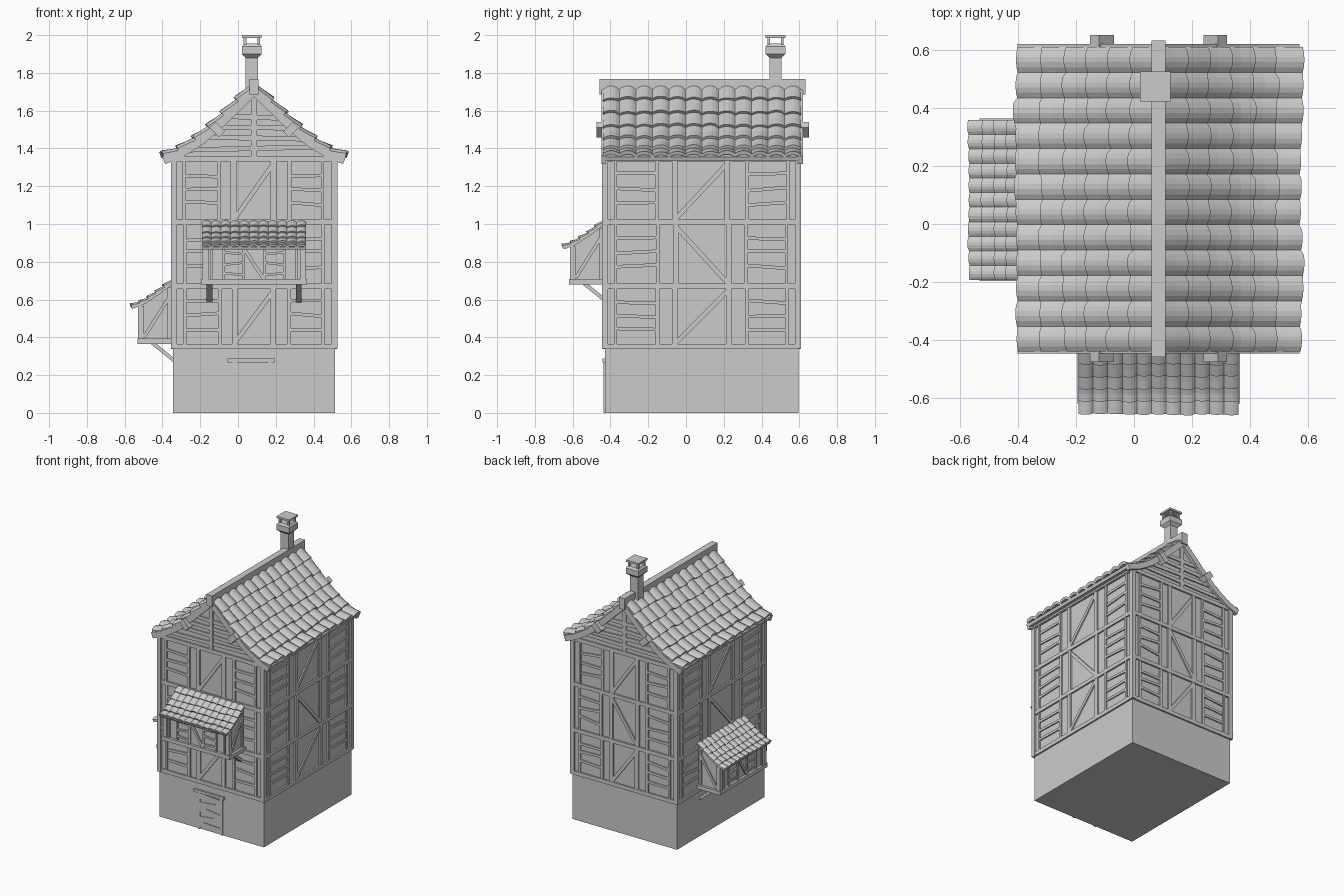
import bpy, bmesh, math, random
from mathutils import Vector, Matrix

if "Cube" in bpy.data.objects:
    bpy.data.objects.remove(bpy.data.objects["Cube"])

random.seed(4)
CX, CY = 0.085, 0.083          # centre of the house plan
WX, WY = 0.428, 0.512          # half sizes of the walls
Z = Vector((0, 0, 1))


def finish(name, bm):
    bmesh.ops.recalc_face_normals(bm, faces=bm.faces)
    me = bpy.data.meshes.new(name)
    bm.to_mesh(me)
    bm.free()
    ob = bpy.data.objects.new(name, me)
    bpy.context.collection.objects.link(ob)
    return ob


def frame(origin, along, out):
    """Map local (along wall, outward, height) to world."""
    o, a, n = Vector(origin), Vector(along), Vector(out)
    return lambda u, v, z: o + a * u + n * v + Z * z


def loft(bm, rings):
    """Closed solid through rings of points."""
    vs = [[bm.verts.new(p) for p in r] for r in rings]
    n = len(vs[0])
    for a, b in zip(vs, vs[1:]):
        for i in range(n):
            bm.faces.new((a[i], a[(i + 1) % n], b[(i + 1) % n], b[i]))
    bm.faces.new(vs[0])
    bm.faces.new(vs[-1])


def prism(bm, F, poly, u0, u1):
    loft(bm, [[F(u, v, z) for v, z in poly] for u in (u0, u1)])


def box(bm, F, u, v, z):
    prism(bm, F, [(v[0], z[0]), (v[1], z[0]), (v[1], z[1]), (v[0], z[1])], *u)


def strut(bm, F, p, q, w, t, ref=(0, 1, 0)):
    """Beam from p to q, t thick along ref and w across."""
    p, q, ref = Vector(p), Vector(q), Vector(ref)
    side = (q - p).normalized().cross(ref) * w / 2
    ref = ref * t / 2
    loft(bm, [[F(*(c + s * side + r * ref)) for s, r in ((-1, -1), (1, -1), (1, 1), (-1, 1))]
              for c in (p, q)])


def at(path, s):
    """Point and upward normal at fraction s of a (v, z) path."""
    pts = [Vector(p) for p in path]
    lens = [(b - a).length for a, b in zip(pts, pts[1:])]
    d = s * sum(lens)
    for i, l in enumerate(lens):
        if d <= l or i == len(lens) - 1:
            t = (pts[i + 1] - pts[i]) / l
            return pts[i] + t * d, Vector((-t.y, t.x))
        d -= l


def tiles(name, F, path, u0, u1, cols, rows, amp, lift):
    """Overlapping courses of barrel tiles."""
    bm = bmesh.new()
    seg = 5
    for r in range(rows):
        jit = [(random.uniform(-.012, .012), random.uniform(-.12, .12) * lift) for _ in range(cols)]
        rings = []
        for i in range(cols * seg + 1):
            c = min(i // seg, cols - 1)
            h = amp * math.sin(math.pi * (i / seg - c)) ** 0.8 if i % seg else 0
            s0, s1 = r / rows, (r + 1) / rows + jit[c][0]
            if r < rows - 1:
                s1 += 0.02
            u = u0 + (u1 - u0) * i / (cols * seg)
            ring = []
            for s, off in ((s0, h), ((s0 + s1) / 2, h + lift * .5), (s1, h + lift + jit[c][1]),
                           (s1, h - .003), (s0, h - .008)):
                p, n = at(path, s)
                p = p + n * off
                ring.append(F(u, p.x, p.y))
            rings.append(ring)
        loft(bm, rings)
    return finish(name, bm)


def band(path, top, bottom):
    """Strip polygon following a path at two normal offsets."""
    pn = [at(path, i / 8) for i in range(9)]
    pts = [p + n * top for p, n in pn] + [p + n * bottom for p, n in reversed(pn)]
    return [(p.x, p.y) for p in pts]


WORLD = frame((0, 0, 0), (1, 0, 0), (0, 1, 0))
FRONT = frame((CX, CY - WY, 0), (1, 0, 0), (0, -1, 0))
BACK = frame((CX, CY + WY, 0), (-1, 0, 0), (0, 1, 0))
RIGHT = frame((CX + WX, CY, 0), (0, 1, 0), (1, 0, 0))
LEFT = frame((CX - WX, CY, 0), (0, -1, 0), (-1, 0, 0))
SLOPES = {"right": frame((CX, 0, 0), (0, 1, 0), (1, 0, 0)),
          "left": frame((CX, 0, 0), (0, 1, 0), (-1, 0, 0))}
ROOF = [(0.0, 1.73), (0.04, 1.69), (0.18, 1.553), (0.285, 1.46), (0.39, 1.39), (0.485, 1.355)]

# stone base, plaster walls and gable core
bm = bmesh.new()
box(bm, WORLD, (CX - WX, CX + WX), (CY - WY, CY + WY), (0, .34))
finish("stone_base", bm)
bm = bmesh.new()
half = [(v, z - .02) for v, z in ROOF[1:-1]] + [(WX, 1.34)]
poly = [(-WX, .34)] + [(-v, z) for v, z in reversed(half)] + [(0, 1.71)] + half + [(WX, .34)]
prism(bm, frame((CX, 0, 0), (0, 1, 0), (1, 0, 0)), poly, CY - WY, CY + WY)
finish("plaster_walls", bm)

# corner posts
bm = bmesh.new()
for sx in (-1, 1):
    for sy in (-1, 1):
        x, y = CX + sx * (WX - .003), CY + sy * (WY - .001)
        box(bm, WORLD, (x - .016, x + .016), (y - .016, y + .016), (.34, 1.35))
finish("corner_posts", bm)

# half timbering on each wall
LEVELS = (.352, .67, 1.01, 1.345)
for name, F, W, inner, outer in (("front", FRONT, WX, .105, .185), ("back", BACK, WX, .105, .185),
                                 ("right", RIGHT, WY, .14, .235), ("left", LEFT, WY, .14, .235)):
    bm = bmesh.new()
    T = .02
    for z in LEVELS:
        strut(bm, F, (-W, 0, z), (W, 0, z), .028, T + .004)
    for k, (z0, z1) in enumerate(zip(LEVELS, LEVELS[1:])):
        for s in (-1, 1):
            for u, w in ((inner, .03), (outer, .02), (W - .06, .016)):
                u += random.uniform(-.005, .005)
                strut(bm, F, (s * u, 0, z0), (s * u, 0, z1), w, T)
            for f in (.3, .52, .74):
                a, b = (z0 + (z1 - z0) * f + random.uniform(-.012, .012) for _ in range(2))
                strut(bm, F, (s * (W - .06), 0, a), (s * outer, 0, b), .018, T - .003)
        d = 1 if k != 1 else -1
        strut(bm, F, (-d * inner, 0, z0 + .015), (d * inner, 0, z1 - .02), .024, T - .002)
    if name in ("front", "back"):   # gable planks
        for z, hw in ((1.40, .36), (1.455, .28), (1.51, .22), (1.565, .155)):
            tilt = random.uniform(-.008, .008)
            strut(bm, F, (-hw, 0, z - tilt), (hw, 0, z + tilt), .026, T - .002)
        strut(bm, F, (0, 0, 1.35), (0, 0, 1.68), .03, T)
    finish(name + "_timber_frame", bm)

# main roof: tiles, underside, bargeboards
for side, F in SLOPES.items():
    tiles("roof_tiles_" + side, F, ROOF, -.44, .61, 12, 6, .016, .017)
    bm = bmesh.new()
    prism(bm, F, band(ROOF, 0, -.022), CY - WY - .005, CY + WY + .005)
    box(bm, F, (CY - WY - .012, CY + WY + .015), (WX - .01, WX + .014), (1.335, 1.365))
    finish("roof_deck_" + side, bm)
    bm = bmesh.new()
    prism(bm, F, band(ROOF, .002, -.04), CY - WY - .018, CY - WY + .004)
    prism(bm, F, band(ROOF, .002, -.04), CY + WY - .004, CY + WY + .025)
    finish("bargeboards_" + side, bm)
    # protruding purlin ends
    bm = bmesh.new()
    for y0, y1 in ((-.475, -.40), (.56, .652)):
        strut(bm, F, (y0, .166, 1.47), (y1, .166, 1.47), .001, .001)
        bm.clear() if y0 < 0 else None
    bm.clear()
    for y0, y1 in ((-.475, -.40), (.56, .652)):
        ring = [(.195 + a * .707 - b * .707, 1.5 + a * .707 + b * .707)
                for a, b in ((-.036, -.022), (.036, -.022), (.036, .022), (-.036, .022))]
        prism(bm, F, ring, y0, y1)
    finish("purlin_ends_" + side, bm)

bm = bmesh.new()
box(bm, WORLD, (.061, .109), (-.458, .632), (1.685, 1.768))
finish("ridge_beam", bm)

# chimney with flared collar, four pegs and cap slab
hx, hy = .073, .474
bm = bmesh.new()
loft(bm, [[(hx + a * h, hy + b * h, z) for a, b in ((-1, -1), (1, -1), (1, 1), (-1, 1))]
          for h, z in ((.032, 1.62), (.032, 1.88), (.052, 1.90), (.052, 1.94), (.04, 1.955))])
finish("chimney_stack", bm)
bm = bmesh.new()
box(bm, WORLD, (hx - .052, hx + .052), (hy - .052, hy + .052), (1.986, 2.0))
for a in (-.036, .036):
    for b in (-.036, .036):
        box(bm, WORLD, (hx + a - .007, hx + a + .007), (hy + b - .007, hy + b + .007), (1.945, 1.988))
finish("chimney_cap", bm)

# door: frame, lintel and crooked planks
bm = bmesh.new()
for u in (-.103, .083):
    strut(bm, FRONT, (u, 0, 0), (u, 0, .27), .02, .014)
box(bm, FRONT, (-.14, .108), (0, .014), (.268, .288))
finish("door_frame", bm)
bm = bmesh.new()
for i, tilt in enumerate((.004, -.01, .012, -.008, .006)):
    z = .03 + i * .052
    strut(bm, FRONT, (-.095, 0, z + tilt), (.075, 0, z - tilt), .042, .010)
finish("door_planks", bm)

# two overhanging bays sharing one design
BAY_ROOF = [(0.0, 1.015), (.09, .945), (.16, .9), (.222, .877)]
AXU = (1, 0, 0)
for name, F in (("front", FRONT), ("left", frame((CX - WX, CY, -.315), (0, -1, 0), (-1, 0, 0)))):
    bm = bmesh.new()
    prism(bm, F, [(0, .69), (.172, .69), (.172, .88), (.09, .935), (0, 1.0)], -.262, .262)
    finish(name + "_bay_walls", bm)
    bm = bmesh.new()
    box(bm, F, (-.28, .28), (0, .19), (.68, .708))            # floor beam
    box(bm, F, (-.272, .272), (.165, .186), (.868, .886))     # top plate
    for s in (-1, 1):
        u = s * .257
        box(bm, F, (u - .015, u + .015), (.155, .186), (.70, .88))
        strut(bm, F, (s * .262, .155, .715), (s * .262, .02, .93), .018, .016, AXU)
        strut(bm, F, (s * .262, .02, .70), (s * .262, .02, .98), .018, .016, AXU)
        for p in (.055, .16, .225):                           # studs and window frames
            strut(bm, F, (s * p, .174, .70), (s * p, .174, .875), .014, .016)
        for z, t in ((.735, .004), (.79, -.006), (.845, .005)):
            strut(bm, F, (s * .055, .174, z - t), (s * .16, .174, z + t), .013, .014)
        # diagonal bracket below
        strut(bm, F, (s * .236, .115, .69), (s * .236, -.005, .592), .02, .03, AXU)
    strut(bm, F, (-.05, .174, .865), (.05, .174, .71), .018, .016)
    finish(name + "_bay_timber", bm)
    bm = bmesh.new()
    prism(bm, F, band(BAY_ROOF, 0, -.012), -.272, .272)
    finish(name + "_bay_roof_deck", bm)
    tiles(name + "_bay_roof_tiles", F, BAY_ROOF, -.276, .276, 11, 5, .009, .010)
